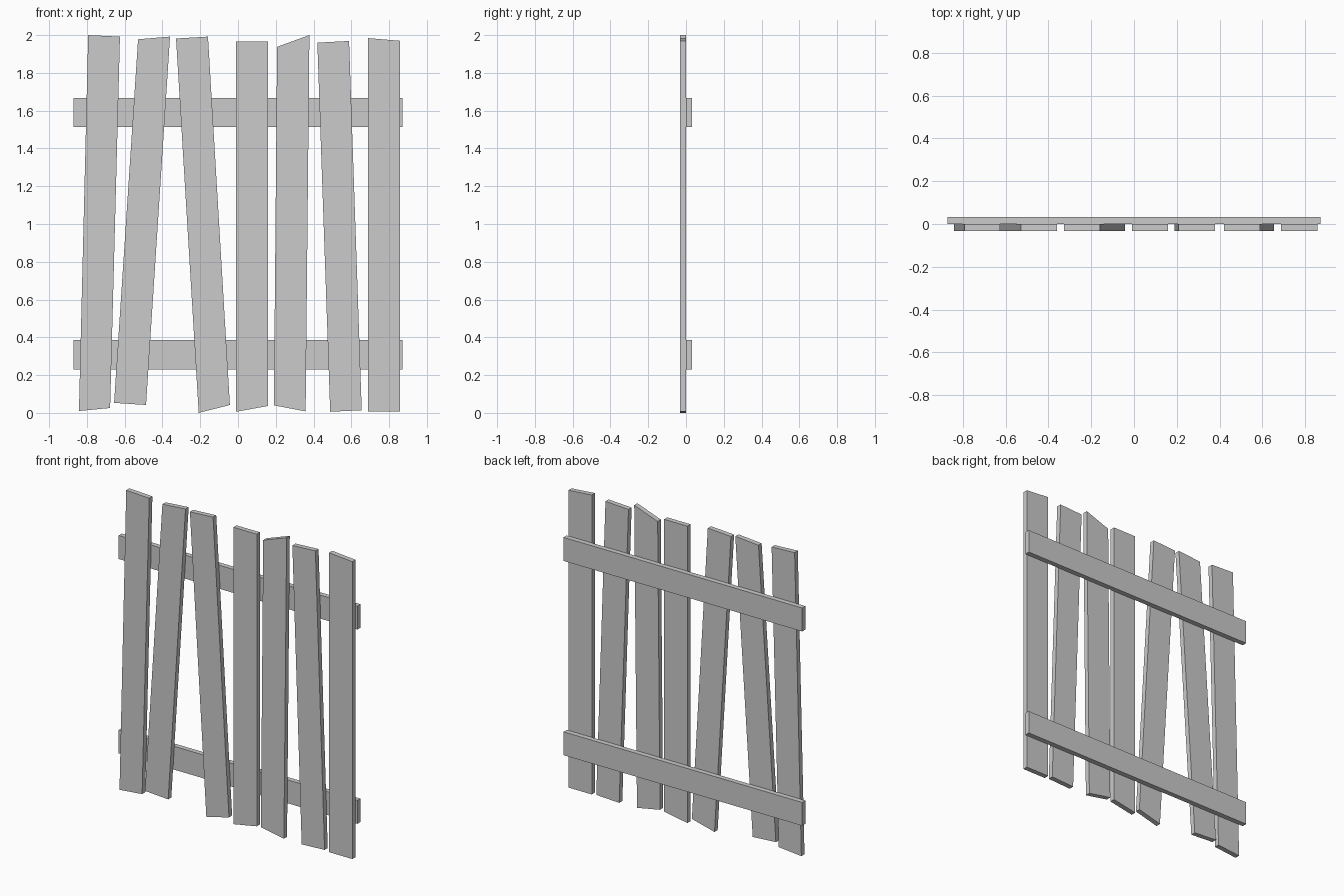
import bpy, bmesh

if "Cube" in bpy.data.objects:
    bpy.data.objects.remove(bpy.data.objects["Cube"])

T = 0.033  # board thickness


def board(name, outline, y0, y1):
    """Extrude an x-z outline from y0 (front) to y1 (back)."""
    bm = bmesh.new()
    face = bm.faces.new([bm.verts.new((x, y0, z)) for x, z in outline])
    ext = bmesh.ops.extrude_face_region(bm, geom=[face])
    verts = [g for g in ext["geom"] if isinstance(g, bmesh.types.BMVert)]
    bmesh.ops.translate(bm, verts=verts, vec=(0, y1 - y0, 0))
    bmesh.ops.recalc_face_normals(bm, faces=bm.faces)
    mesh = bpy.data.meshes.new(name)
    bm.to_mesh(mesh)
    bm.free()
    obj = bpy.data.objects.new(name, mesh)
    bpy.context.collection.objects.link(obj)


# Crooked pickets: bottom left, bottom right, top right, top left
pickets = [
    [(-.842, .01), (-.677, .026), (-.625, 1.992), (-.793, 2.0)],
    [(-.656, .053), (-.487, .042), (-.36, 1.992), (-.529, 1.978)],
    [(-.208, 0), (-.043, .042), (-.159, 1.992), (-.328, 1.982)],
    [(-.01, .006), (.16, .037), (.16, 1.965), (-.01, 1.965)],
    [(.19, .04), (.358, .008), (.378, 2.0), (.207, 1.938)],
    [(.488, .006), (.655, .014), (.588, 1.969), (.42, 1.96)],
    [(.688, .008), (.858, .008), (.858, 1.97), (.688, 1.984)],
]
for i, outline in enumerate(pickets, 1):
    board(f"picket_{i}", outline, -T, 0)

# Horizontal rails behind the pickets
for name, z0, z1 in (("lower_rail", .231, .385), ("upper_rail", 1.513, 1.668)):
    board(name, [(-.871, z0), (.871, z0), (.871, z1), (-.871, z1)], 0, T)
